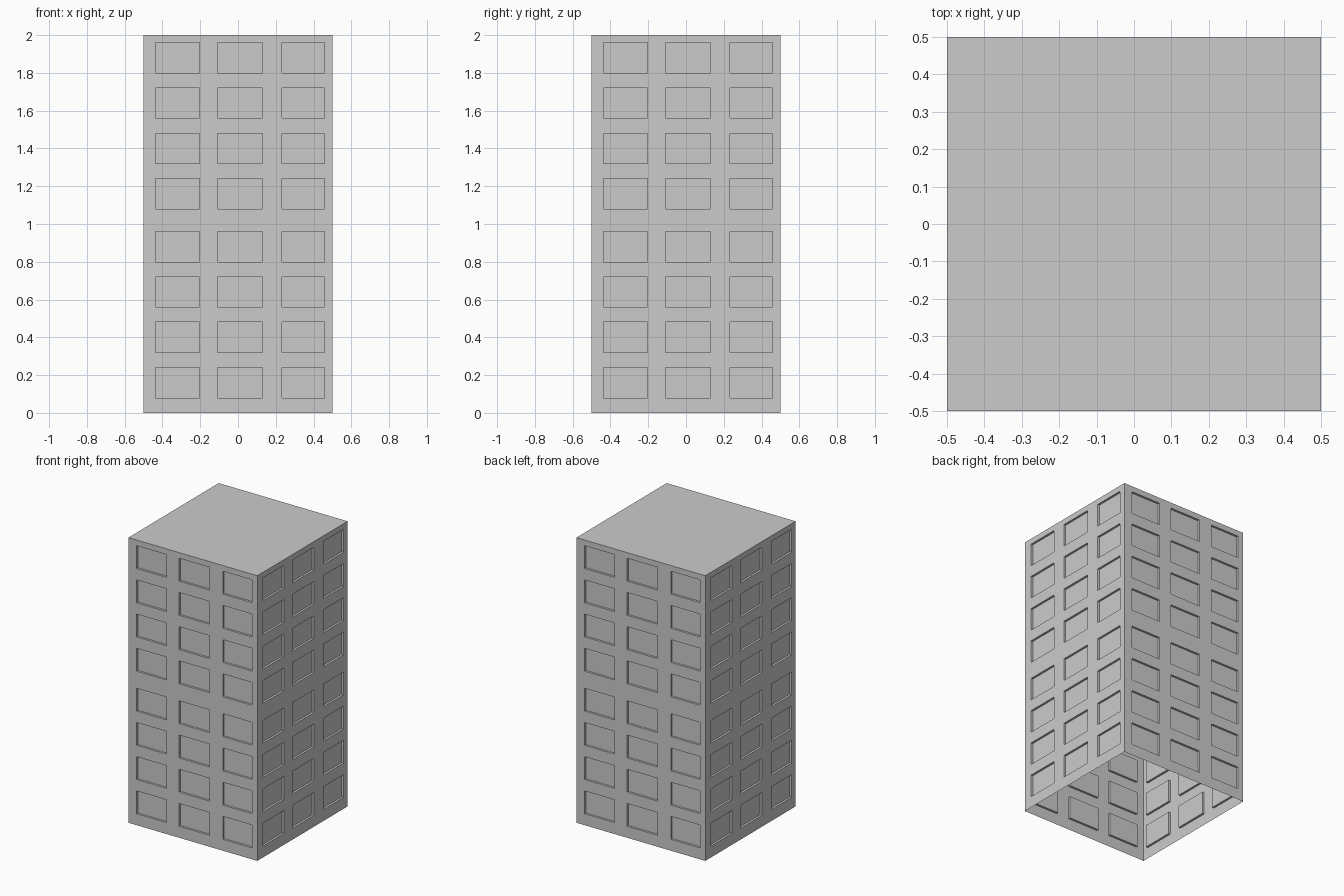
import bpy, bmesh
from math import radians
from mathutils import Matrix, Vector

if "Cube" in bpy.data.objects:
    bpy.data.objects.remove(bpy.data.objects["Cube"])

HALF, DEPTH = 0.5, 0.015
# Grid lines across a wall; odd-numbered columns and rows are windows
COLS = [-HALF, -0.437, -0.205, -0.108, 0.13, 0.232, 0.457, HALF]
ROWS = [0.0]
for storey in range(8):
    base = 0.08 + 0.24 * (storey % 4) + (storey // 4)
    ROWS += [base, base + 0.16]
ROWS.append(2.0)

bm = bmesh.new()


def quad(points, turn):
    bm.faces.new([bm.verts.new(turn @ Vector(p)) for p in points])


def wall(turn):
    """One wall facing -y with recessed windows, turned about z."""
    for i, (x0, x1) in enumerate(zip(COLS, COLS[1:])):
        for j, (z0, z1) in enumerate(zip(ROWS, ROWS[1:])):
            ring = [(x0, z0), (x1, z0), (x1, z1), (x0, z1)]
            outer = [(x, -HALF, z) for x, z in ring]
            if i % 2 and j % 2:
                inner = [(x, -HALF + DEPTH, z) for x, z in ring]
                quad(inner, turn)                       # window pane
                for k in range(4):                      # window reveals
                    n = (k + 1) % 4
                    quad([outer[k], outer[n], inner[n], inner[k]], turn)
            else:
                quad(outer, turn)


# Four identical walls
for side in range(4):
    wall(Matrix.Rotation(radians(90 * side), 3, 'Z'))

# Flat roof; the bottom stays open
quad([(-HALF, -HALF, 2), (HALF, -HALF, 2), (HALF, HALF, 2), (-HALF, HALF, 2)],
     Matrix.Identity(3))

bmesh.ops.remove_doubles(bm, verts=bm.verts, dist=1e-4)
mesh = bpy.data.meshes.new("tower_block")
bm.to_mesh(mesh)
bm.free()
bpy.context.collection.objects.link(bpy.data.objects.new("tower_block", mesh))
